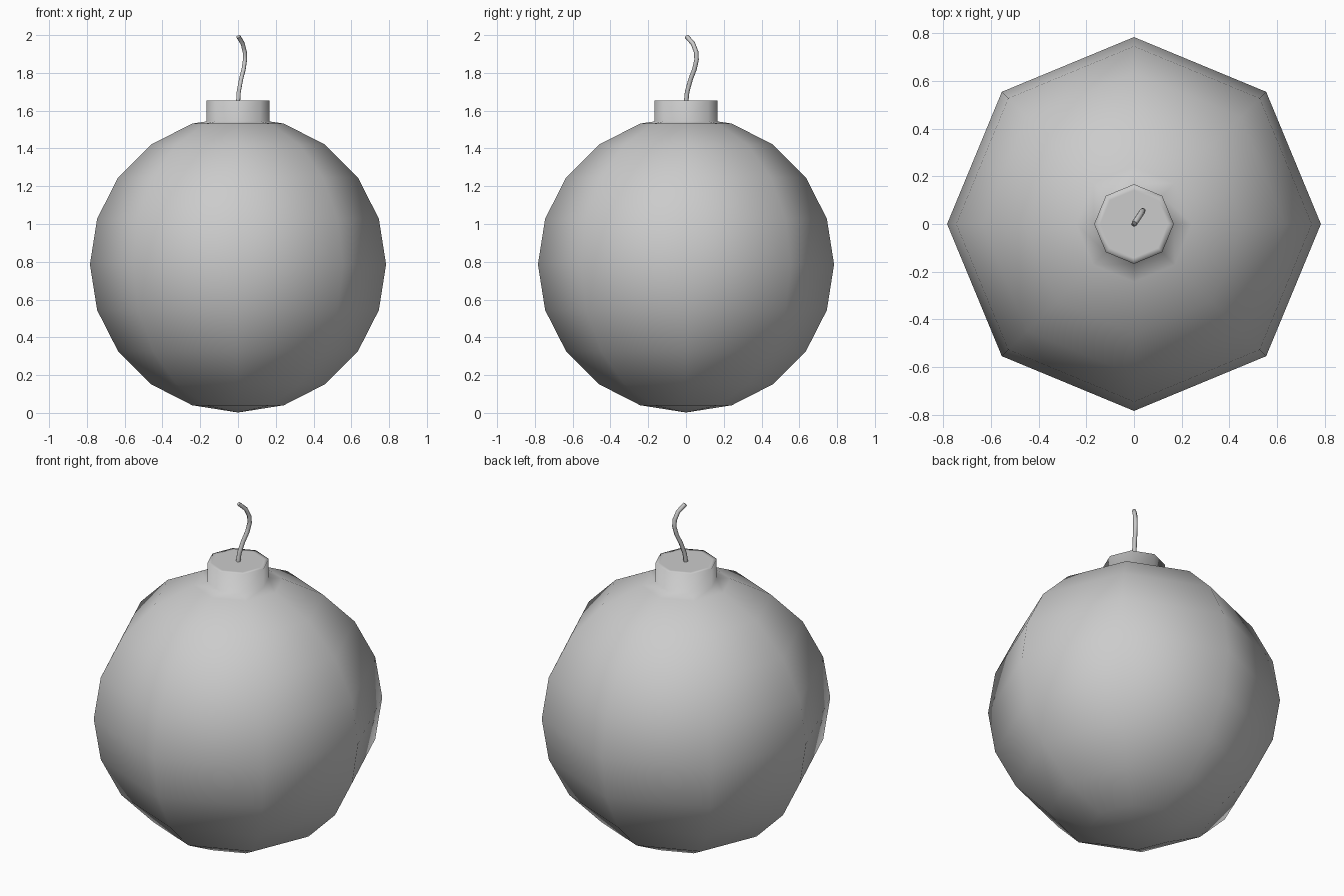
import bpy, bmesh, math

if "Cube" in bpy.data.objects:
    bpy.data.objects.remove(bpy.data.objects["Cube"])

SIDES = 8


def lathe(name, profile, sides):
    """Revolve (radius, z) points around z; radius 0 makes a pole."""
    bm = bmesh.new()
    rings = []
    for r, z in profile:
        if r == 0:
            rings.append([bm.verts.new((0, 0, z))] * sides)
        else:
            rings.append([bm.verts.new((r * math.cos(2 * math.pi * i / sides),
                                        r * math.sin(2 * math.pi * i / sides), z))
                          for i in range(sides)])
    for low, high in zip(rings, rings[1:]):
        for i in range(sides):
            j = (i + 1) % sides
            quad = [low[i], low[j], high[j], high[i]]
            bm.faces.new(list(dict.fromkeys(quad)))
    bm.faces.new(rings[-1])
    bmesh.ops.recalc_face_normals(bm, faces=bm.faces)
    for f in bm.faces:
        f.smooth = True
    mesh = bpy.data.meshes.new(name)
    bm.to_mesh(mesh)
    bm.free()
    obj = bpy.data.objects.new(name, mesh)
    bpy.context.collection.objects.link(obj)
    return obj


# Round body: eight-sided ball, with the neck drawn out of its top
R, CZ = 0.784, 0.786
profile = [(0 if k == 0 else R * math.sin(math.pi * k / 10),
            CZ - R * math.cos(math.pi * k / 10)) for k in range(10)]
profile += [(0.167, 1.543), (0.167, 1.655), (0.142, 1.655)]
lathe("body_with_neck", profile, SIDES)

# Fuse: a thin bent cord
path = [(0, 0, 1.64), (0.004, 0.006, 1.70), (0.016, 0.024, 1.765),
        (0.03, 0.045, 1.82), (0.037, 0.056, 1.87), (0.036, 0.054, 1.91),
        (0.025, 0.037, 1.955), (0.002, 0.003, 1.993)]
curve = bpy.data.curves.new("fuse", 'CURVE')
curve.dimensions = '3D'
curve.bevel_depth = 0.012
curve.bevel_resolution = 1
curve.use_fill_caps = True
spline = curve.splines.new('POLY')
spline.points.add(len(path) - 1)
for point, co in zip(spline.points, path):
    point.co = (*co, 1)
spline.use_smooth = True
fuse = bpy.data.objects.new("fuse", curve)
bpy.context.collection.objects.link(fuse)
